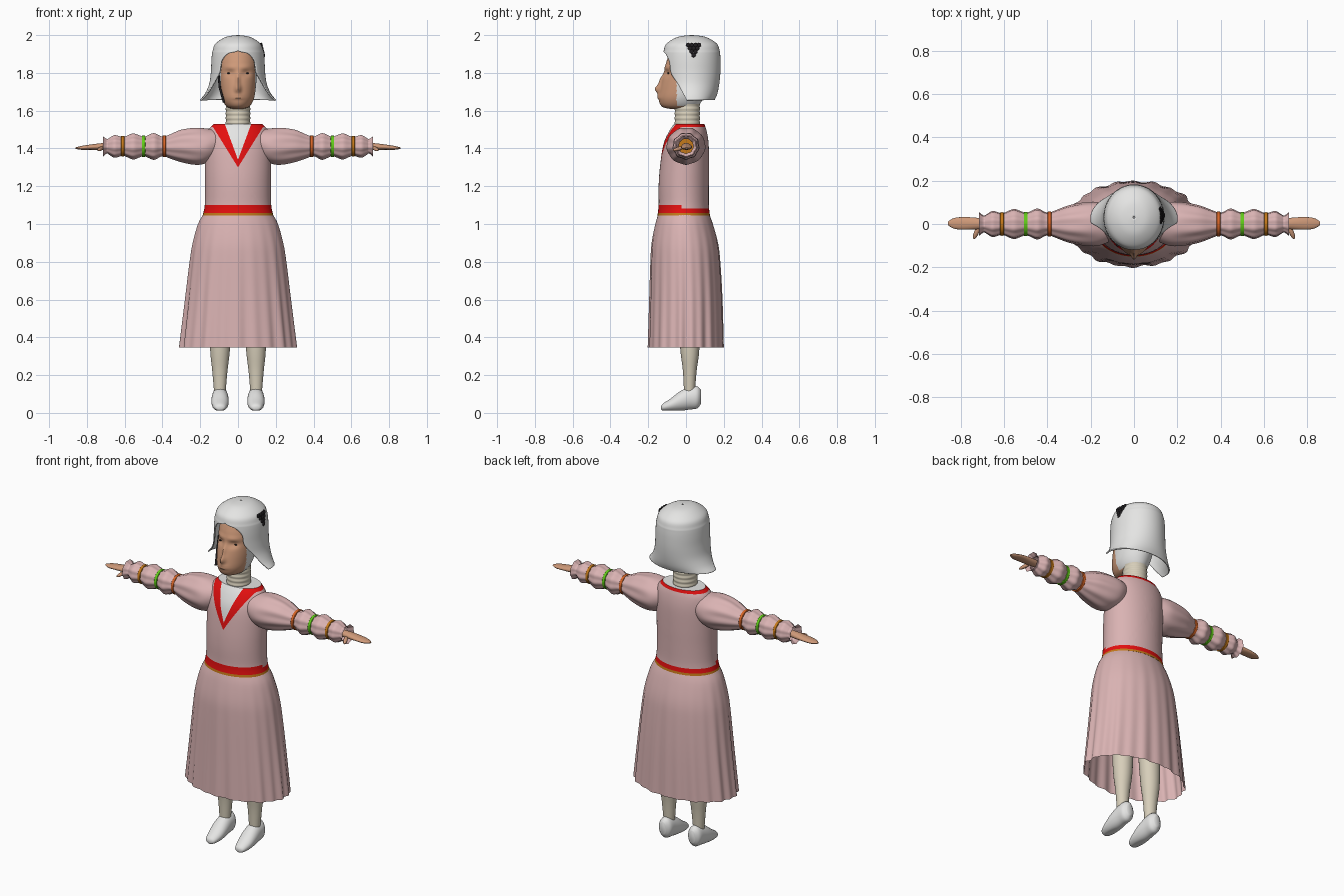
import bpy, bmesh, math
from mathutils import Vector

if "Cube" in bpy.data.objects:
    bpy.data.objects.remove(bpy.data.objects["Cube"], do_unlink=True)


def material(name, r, g, b):
    m = bpy.data.materials.new(name)
    m.use_nodes = True
    m.diffuse_color = (r, g, b, 1)
    m.node_tree.nodes["Principled BSDF"].inputs["Base Color"].default_value = (r, g, b, 1)
    return m


PINK = material("pink cloth", .70, .45, .45)
RED = material("red trim", .78, .005, .005)
WHITE = material("white", .78, .78, .77)
SKIN = material("skin", .62, .32, .19)
CREAM = material("cream", .68, .62, .49)
ORANGE = material("orange band", .55, .19, .01)
RUST = material("rust band", .68, .13, .02)
GREEN = material("green band", .12, .60, .01)
BLACK = material("black", .015, .013, .015)


def spline(keys, steps):
    """Smooth interpolation through tuples of any length."""
    out = []
    for i in range(len(keys) - 1):
        a, b, c, d = (keys[max(0, min(len(keys) - 1, i + k))] for k in (-1, 0, 1, 2))
        for j in range(steps):
            t = j / steps
            out.append([.5 * (2 * q + (r - p) * t + (2 * p - 5 * q + 4 * r - s) * t * t
                              + (3 * q - p - 3 * r + s) * t ** 3)
                        for p, q, r, s in zip(a, b, c, d)])
    return out + [list(keys[-1])]


def finish(name, bm, mats, rule=None):
    bmesh.ops.remove_doubles(bm, verts=bm.verts[:], dist=.0001)
    bmesh.ops.recalc_face_normals(bm, faces=bm.faces[:])
    if rule:
        for f in bm.faces:
            f.material_index = rule(f.calc_center_median())
    mesh = bpy.data.meshes.new(name)
    bm.to_mesh(mesh)
    bm.free()
    ob = bpy.data.objects.new(name, mesh)
    for m in mats:
        mesh.materials.append(m)
    bpy.context.collection.objects.link(ob)
    bpy.ops.object.select_all(action='DESELECT')
    ob.select_set(True)
    bpy.context.view_layer.objects.active = ob
    bpy.ops.object.shade_smooth_by_angle(angle=math.radians(40))
    return ob


def loft(name, keys, mats, axis="z", n=32, steps=4, caps=True, ripple=None,
         shape=None, rule=None, cuts=(), flip=1):
    """Skin ellipses; key = (along axis, centre a, centre b, radius a, radius b[, opening])."""
    bm = bmesh.new()
    rows = []
    for k in spline(keys, steps):
        s, ca, cb, ra, rb = k[:5]
        gap = max(0, k[5]) if len(k) > 5 else None
        row = []
        for i in range(n):
            a = 2 * math.pi * i / n
            if gap is not None:
                a = gap + (2 * math.pi - 2 * gap) * i / (n - 1)
            w = ripple(s, a) if ripple else 1
            p, q = ca + max(ra, .002) * w * math.sin(a), cb - max(rb, .002) * w * math.cos(a)
            co = Vector({"x": (s, p, q), "y": (p, s, q), "z": (p, q, s)}[axis])
            if shape:
                shape(co)
            co.x *= flip
            row.append(bm.verts.new(co))
        rows.append(row)
    wrap = n - 1 if len(keys[0]) > 5 else n
    for lo, hi in zip(rows, rows[1:]):
        for i in range(wrap):
            j = (i + 1) % n
            bm.faces.new((lo[i], lo[j], hi[j], hi[i]))
    if caps:
        bm.faces.new(rows[0])
        bm.faces.new(rows[-1])
    for co, no in cuts:
        bmesh.ops.bisect_plane(bm, geom=bm.verts[:] + bm.edges[:] + bm.faces[:],
                               plane_co=co, plane_no=no)
    return finish(name, bm, mats, rule)


def blob(name, loc, size, mat, rot=(0, 0, 0)):
    bm = bmesh.new()
    bmesh.ops.create_uvsphere(bm, u_segments=16, v_segments=10, radius=1)
    ob = finish(name, bm, [mat])
    ob.location, ob.scale, ob.rotation_euler = loc, size, rot
    return ob


# Bodice with V neckline, collar trim and waistband
INNER, OUTER = (1.34, .37), (1.30, .62)


def bodice_rule(c):
    if c.z < 1.058:
        return 3
    if c.z < 1.083 or (c.z < 1.1 and c.y < -.02):
        return 1
    if c.y < .015:
        if abs(c.x) < (c.z - INNER[0]) * INNER[1]:
            return 2
        if abs(c.x) < (c.z - OUTER[0]) * OUTER[1]:
            return 1
    if c.z > 1.529:
        return 2
    return 1 if c.z > 1.514 else 0


cuts = [((0, 0, z), (0, 0, 1)) for z in (1.058, 1.083, 1.1, 1.514)]
cuts += [((0, 0, z), (s, 0, -k)) for z, k in (INNER, OUTER) for s in (1, -1)]
loft("bodice", [(1.045, 0, -.012, .187, .139), (1.1, 0, -.012, .176, .133),
                (1.2, 0, -.012, .174, .133), (1.3, 0, -.008, .175, .13),
                (1.42, 0, 0, .175, .12), (1.49, 0, .01, .162, .1),
                (1.53, 0, .017, .128, .08)],
     [PINK, RED, WHITE, ORANGE], n=64, rule=bodice_rule, cuts=cuts)

# Pleated skirt, open below
def pleats(z, a):
    t = max(0, 1.05 - z) / .7
    return 1 + t * (.018 * math.cos(22 * a) + .012 * math.cos(13 * a + 1))


loft("skirt", [(1.052, 0, -.012, .183, .135), (1.0, 0, -.01, .212, .152),
               (.9, 0, -.006, .24, .175), (.8, 0, -.003, .256, .184),
               (.6, 0, 0, .279, .192), (.345, 0, 0, .308, .198)],
     [PINK], n=176, caps=False, ripple=pleats)

# Ringed neck
loft("neck", [(1.51 + .0125 * i, 0, .007, .066 - .003 * (i % 2), .068 - .003 * (i % 2))
              for i in range(11)], [CREAM], steps=3)

# Head with sculpted face
def bump(x, z, cx, cz, w, h):
    return math.exp(-((x - cx) / w) ** 2 - ((z - cz) / h) ** 2)


def face_shape(co):
    if co.y > -.03:
        return
    x, z = abs(co.x), co.z
    co.y += (-.026 * bump(x, z, 0, 1.715, .015, .022) - .013 * bump(x, z, 0, 1.76, .011, .03)
             + .013 * bump(x, z, .042, 1.798, .026, .016) - .007 * bump(x, z, 0, 1.668, .03, .007)
             - .006 * bump(x, z, 0, 1.682, .026, .006) - .006 * bump(x, z, .04, 1.83, .04, .012))


loft("head", [(1.608, 0, -.03, .02, .04), (1.62, 0, -.033, .058, .092),
              (1.66, 0, -.028, .083, .116), (1.72, 0, -.012, .094, .125),
              (1.8, 0, .005, .1, .122), (1.87, 0, .015, .1, .115),
              (1.92, 0, .02, .08, .09), (1.955, 0, .03, .02, .02)],
     [SKIN, WHITE], n=120, steps=8, shape=face_shape,
     rule=lambda c: 1 if c.y > -.05 and c.z > 1.622 else 0)

# Flared cap with face opening
cap = loft("cap", [(2.0, 0, .03, .004, .004, 0), (1.99, 0, .03, .065, .075, 0),
                   (1.955, 0, .03, .119, .133, 0), (1.918, 0, .03, .134, .148, 0),
                   (1.9, 0, .03, .138, .151, .42), (1.86, 0, .03, .141, .153, .68),
                   (1.8, 0, .03, .144, .152, .76), (1.74, 0, .03, .153, .146, 1.05),
                   (1.69, 0, .028, .175, .138, 1.25), (1.657, 0, .025, .202, .127, 1.4)],
           [WHITE], n=72, steps=5, caps=False)
rim = cap.modifiers.new("thickness", 'SOLIDIFY')
rim.thickness = .007
rim.offset = -1

# Dark berry cluster on the left of the cap
for row in range(4):
    for i in range(4 - row):
        y, z = .04 + (i - (3 - row) / 2) * .019, 1.948 - row * .018
        x = (.142 - (z - 1.88) * .24) * math.sqrt(1 - ((y - .03) / .15) ** 2)
        blob("cap_berry", (x, y, z), (.005, .012, .012), BLACK, (0, -.2, 0))

# Dark strap on the right cheek
curve = bpy.data.curves.new("cheek_strap", 'CURVE')
curve.dimensions = '3D'
curve.bevel_depth = .006
path = curve.splines.new('POLY')
points = [(-.103, -.03, 1.79), (-.096, -.055, 1.72), (-.075, -.1, 1.645)]
path.points.add(len(points) - 1)
for p, co in zip(path.points, points):
    p.co = (*co, 1)
curve.materials.append(BLACK)
bpy.context.collection.objects.link(bpy.data.objects.new("cheek_strap", curve))

# Paired parts
for side, s in (("left", 1), ("right", -1)):
    blob(side + "_eye", (s * .05, -.094, 1.798), (.008, .004, .004), BLACK)

    # Puffed sleeve as (x, radius)
    puffs = [(.41, .054), (.445, .07), (.48, .057), (.5, .05), (.52, .057), (.555, .068),
             (.59, .055), (.61, .048), (.63, .054), (.655, .059), (.68, .045),
             (.694, .038), (.716, .054)]
    sleeve = [(.1, 0, 1.43, .075, .07), (.16, 0, 1.415, .1, .09), (.22, 0, 1.413, .1, .098),
              (.3, 0, 1.415, .085, .085), (.36, 0, 1.412, .063, .063), (.39, 0, 1.412, .052, .052)]
    sleeve += [(x, 0, 1.412, r, r) for x, r in puffs]
    loft(side + "_sleeve", sleeve, [PINK], axis="x", n=72, caps=False, flip=s,
         ripple=lambda x, a: 1 + .035 * math.cos(9 * a) * min(1, max(0, x - .15) * 8))

    # Arm bands
    for x, r, mat in ((.39, .056, RUST), (.5, .055, GREEN), (.61, .053, ORANGE)):
        loft(side + "_arm_band", [(x + d, 0, 1.412, r + e, r + e)
                                  for d, e in ((-.009, -.003), (-.007, .001), (.007, .001), (.009, -.003))],
             [mat], axis="x", steps=2, flip=s)

    # Hand and thumb
    loft(side + "_hand", [(.67, 0, 1.412, .02, .018), (.72, .002, 1.41, .026, .018),
                          (.78, .003, 1.407, .029, .014), (.83, .003, 1.403, .025, .01),
                          (.86, .003, 1.402, .008, .004)], [SKIN], axis="x", flip=s)
    blob(side + "_thumb", (s * .728, -.04, 1.398), (.011, .034, .01), SKIN, (.25, 0, s * .4))

    # Leg and shoe
    loft(side + "_leg", [(.9, .085, .01, .07, .07), (.6, .09, .015, .062, .06),
                         (.345, .095, .02, .053, .051), (.22, .096, .02, .04, .036),
                         (.09, .096, .018, .029, .028)], [CREAM], flip=s)
    loft(side + "_shoe", [(-.132, .095, .027, .008, .008), (-.122, .095, .03, .028, .019),
                          (-.08, .095, .043, .042, .034), (-.03, .095, .063, .046, .052),
                          (.02, .095, .078, .043, .06), (.06, .095, .082, .039, .058),
                          (.08, .095, .085, .018, .035)], [WHITE], axis="y", flip=s,
         shape=lambda co: setattr(co, "z", max(co.z, .012)))
